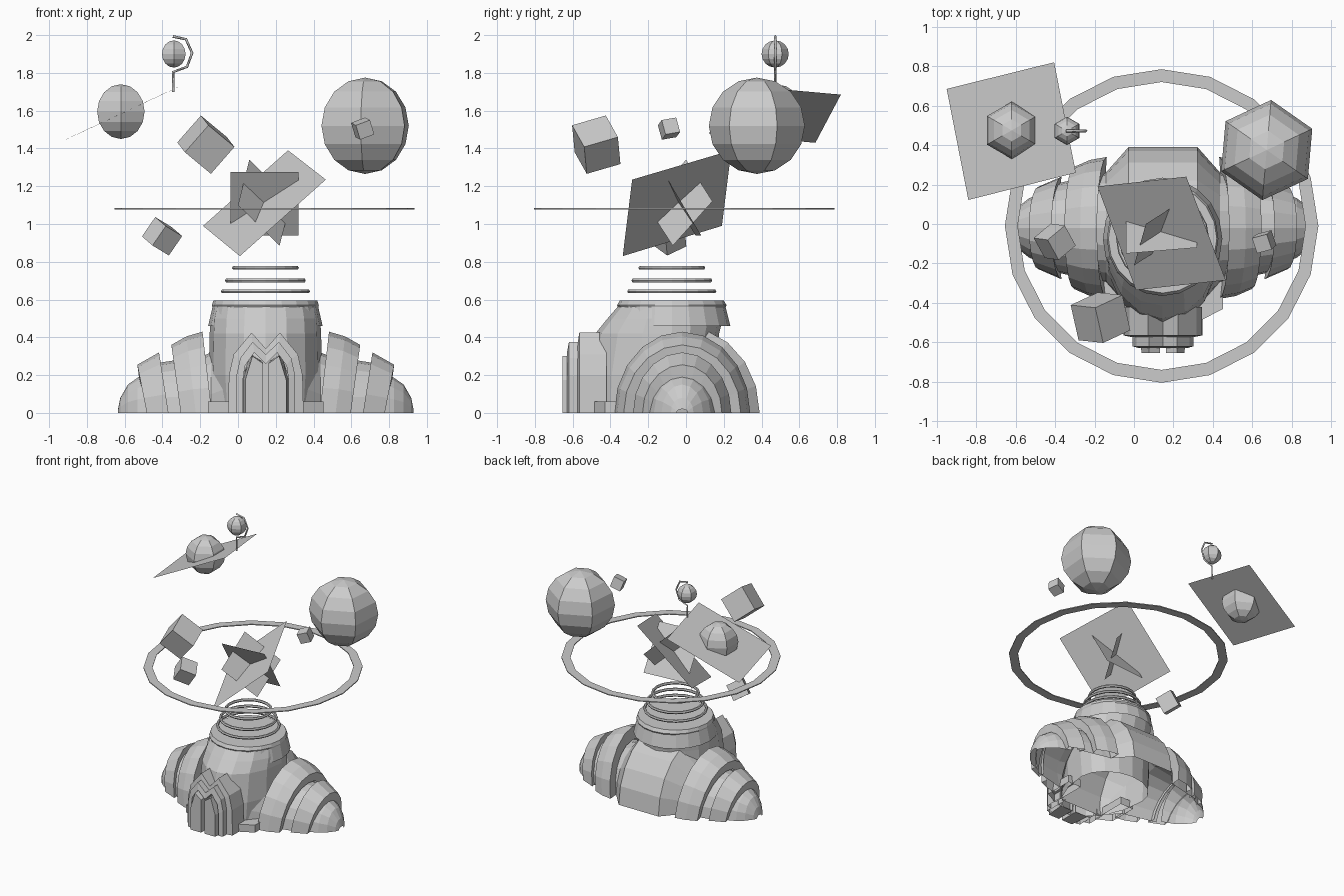
import bpy, bmesh
from math import sin, cos, pi, radians
from mathutils import Matrix, Vector, Euler

if "Cube" in bpy.data.objects:
    bpy.data.objects.remove(bpy.data.objects["Cube"])

CX = 0.147          # symmetry line of the building
TC = (0.145, -0.075)  # tower centre


def mesh_obj(name, verts, faces):
    me = bpy.data.meshes.new(name)
    me.from_pydata([tuple(v) for v in verts], [], faces)
    bm = bmesh.new()
    bm.from_mesh(me)
    bmesh.ops.recalc_face_normals(bm, faces=bm.faces)
    bm.to_mesh(me)
    bm.free()
    ob = bpy.data.objects.new(name, me)
    bpy.context.collection.objects.link(ob)
    return ob


def skin(name, rings, closed=True, cap_end=False):
    """Join rings of equal point count with quads."""
    n = len(rings[0])
    verts = [p for r in rings for p in r]
    faces = []
    for i in range(len(rings) - 1):
        for j in range(n if closed else n - 1):
            k = (j + 1) % n
            faces.append((i * n + j, i * n + k, (i + 1) * n + k, (i + 1) * n + j))
    if cap_end:
        faces.append(tuple(range((len(rings) - 1) * n, len(rings) * n)))
    return mesh_obj(name, verts, faces)


def vault(name, profile, lean=0.0, n=10):
    """Half-round shell about the x axis; profile = (x, y radius, z radius)."""
    rings = []
    for x, ry, rz in profile:
        ring = []
        for j in range(n + 1):
            a = pi * j / n
            s = max(0.0, sin(a))
            shift = lean * (1 - s) * (1 if x > CX else -1)
            ring.append((x - shift, -0.02 + ry * cos(a), rz * s))
        rings.append(ring)
    return skin(name, rings, closed=False)


def prism(name, outline, inner, y0, y1):
    """Open arch of given outline (x offset, z), with a hollow inner outline."""
    def ring(pts, y):
        return [(CX + x, y, z) for x, z in pts]
    return skin(name, [ring(inner, y0), ring(outline, y0 + 0.01), ring(outline, y1),
                       ring(inner, y1), ring(inner, y0)], closed=False)


# central vault seen at the back
vault("central_vault", [(CX + d, ry, rz) for d, ry, rz in [
    (-0.36, 0.27, 0.29), (-0.29, 0.28, 0.32), (-0.175, 0.41, 0.46),
    (0.175, 0.41, 0.46), (0.29, 0.28, 0.32), (0.36, 0.27, 0.29)]])

# stepped shells of both side wings
for side, s in (("left", -1), ("right", 1)):
    def P(pts):
        return [(CX + s * d, ry, rz) for d, ry, rz in pts]
    vault(side + "_large_shell", P([(0.34, 0.28, 0.32), (0.335, 0.36, 0.43),
          (0.42, 0.345, 0.405), (0.50, 0.31, 0.36), (0.49, 0.26, 0.29)]), 0.05)
    vault(side + "_inner_wing", P([(0.34, 0.28, 0.30), (0.60, 0.22, 0.26)]), 0.04)
    vault(side + "_small_shell", P([(0.57, 0.20, 0.25), (0.565, 0.26, 0.32),
          (0.68, 0.21, 0.255), (0.67, 0.16, 0.18)]), 0.05)
    vault(side + "_wing_tip", P([(0.58, 0.19, 0.24), (0.68, 0.15, 0.185),
          (0.73, 0.11, 0.15), (0.77, 0.06, 0.08), (0.782, 0.03, 0.02)]), n=8)
    # low plinth beside the porch
    x0, x1 = CX + s * 0.19, CX + s * 0.305
    b = [(x0, -0.49), (x1, -0.43), (x1, -0.2), (x0, -0.2)]
    skin(side + "_plinth", [[(x, y, 0) for x, y in b], [(x, y, 0.06) for x, y in b]],
         cap_end=True)


# front drum: bulges forward, narrow at the back
def oval(z, rx, front, back, n=16):
    pts = []
    for j in range(n):
        a = 2 * pi * j / n
        pts.append((TC[0] + rx * cos(a),
                    TC[1] + (back if sin(a) > 0 else front) * sin(a), z))
    return pts


skin("front_drum", [oval(0, 0.285, 0.46, 0.23), oval(0.2, 0.30, 0.45, 0.23),
                    oval(0.42, 0.295, 0.405, 0.25), oval(0.50, 0.29, 0.34, 0.27),
                    oval(0.57, 0.275, 0.28, 0.27)])
# collar skirt and rim
skin("collar", [oval(0.46, 0.303, 0.303, 0.31, 20), oval(0.56, 0.28, 0.285, 0.285, 20),
                oval(0.57, 0.283, 0.29, 0.29, 20), oval(0.595, 0.275, 0.275, 0.275, 20)],
     cap_end=True)

# twin-peaked porch arches and door
prism("outer_porch",
      [(-0.20, 0), (-0.195, 0.2), (-0.17, 0.31), (-0.075, 0.425), (0, 0.34),
       (0.075, 0.425), (0.17, 0.31), (0.195, 0.2), (0.20, 0)],
      [(-0.15, 0), (-0.15, 0.2), (-0.13, 0.28), (-0.07, 0.36), (0, 0.29),
       (0.07, 0.36), (0.13, 0.28), (0.15, 0.2), (0.15, 0)], -0.575, -0.42)
prism("inner_porch",
      [(-0.155, 0), (-0.155, 0.2), (-0.135, 0.29), (-0.07, 0.375), (0, 0.31),
       (0.07, 0.375), (0.135, 0.29), (0.155, 0.2), (0.155, 0)],
      [(-0.12, 0), (-0.12, 0.18), (-0.11, 0.25), (-0.06, 0.32), (0, 0.26),
       (0.06, 0.32), (0.11, 0.25), (0.12, 0.18), (0.12, 0)], -0.63, -0.50)
for s in (-1, 1):
    pts = [(0.015, 0), (0.125, 0), (0.125, 0.18), (0.08, 0.31), (0.015, 0.27)]
    skin("door_leaf", [[(CX + s * x, -0.50, z) for x, z in pts],
                       [(CX + s * (0.015 + (x - 0.015) * 0.85), -0.655, z * 0.97)
                        for x, z in pts]], cap_end=True)
mesh_obj("door_panel", [(CX + x, -0.56, z) for x, z in
         [(-0.12, 0), (0.12, 0), (0.12, 0.2), (0.08, 0.28), (-0.08, 0.28), (-0.12, 0.2)]],
         [(0, 1, 2, 3, 4, 5)])

# floating rings above the collar
for r, z in ((0.225, 0.643), (0.203, 0.701), (0.166, 0.768)):
    bpy.ops.mesh.primitive_torus_add(major_radius=r, minor_radius=0.011, major_segments=20,
                                     minor_segments=6, location=(TC[0], TC[1], z))
    bpy.context.object.name = "emitter_ring"


# large orbit band
def circle(r, z, n=20):
    return [(0.14 + r * cos(2 * pi * j / n), -0.01 + r * sin(2 * pi * j / n), z)
            for j in range(n)]


skin("orbit_band", [circle(0.73, 1.077), circle(0.795, 1.077), circle(0.795, 1.084),
                    circle(0.73, 1.084), circle(0.73, 1.077)])

# planets
for name, r, loc, rot in (("large_planet", 0.255, (0.673, 0.375, 1.52), -5),
                          ("ringed_planet", 0.145, (-0.62, 0.475, 1.595), 0),
                          ("small_globe", 0.072, (-0.34, 0.472, 1.90), 0)):
    bpy.ops.mesh.primitive_uv_sphere_add(segments=6, ring_count=8, radius=r, location=loc,
                                         rotation=(0, 0, radians(rot)))
    bpy.context.object.name = name

# flat sheet around the middle planet, and the sheets of the central spark
sheets = {
    "planet_ring_sheet": [(-0.95, 0.685, 1.43), (-0.405, 0.82, 1.685),
                          (-0.295, 0.26, 1.735), (-0.84, 0.122, 1.48)],
    "spark_sheet_large": [(-0.185, 0.19, 0.99), (0.265, 0.24, 1.39),
                          (0.465, -0.285, 1.235), (0.01, -0.335, 0.83)],
    "spark_sheet_narrow": [(0.06, 0.0, 1.34), (0.28, 0.14, 1.12),
                           (0.22, -0.07, 0.885), (0.0, -0.21, 1.10)],
    "spark_sheet_upright": [(-0.04, -0.15, 1.275), (0.32, -0.12, 1.275),
                            (0.32, 0.08, 0.94), (-0.04, 0.05, 0.94)],
}
for name, quad in sheets.items():
    mesh_obj(name, quad, [(0, 1, 2, 3)])

# bracket of the small globe
cu = bpy.data.curves.new("globe_bracket", 'CURVE')
cu.dimensions = '3D'
cu.bevel_depth = 0.007
cu.bevel_resolution = 0
path = [(-0.345, 1.993), (-0.275, 1.978), (-0.243, 1.905), (-0.27, 1.832),
        (-0.343, 1.805), (-0.343, 1.70)]
sp = cu.splines.new('POLY')
sp.points.add(len(path) - 1)
for p, (x, z) in zip(sp.points, path):
    p.co = (x, 0.472, z, 1)
bpy.context.collection.objects.link(bpy.data.objects.new("globe_bracket", cu))

# tumbling cubes
for size, loc, rot in ((0.19, (-0.17, -0.475, 1.42), (20, 37, 25)),
                       (0.125, (-0.402, -0.09, 0.935), (25, 25, 40)),
                       (0.082, (0.66, -0.09, 1.505), (10, -20, 15))):
    bpy.ops.mesh.primitive_cube_add(size=size, location=loc,
                                    rotation=[radians(a) for a in rot])
    bpy.context.object.name = "floating_cube"
